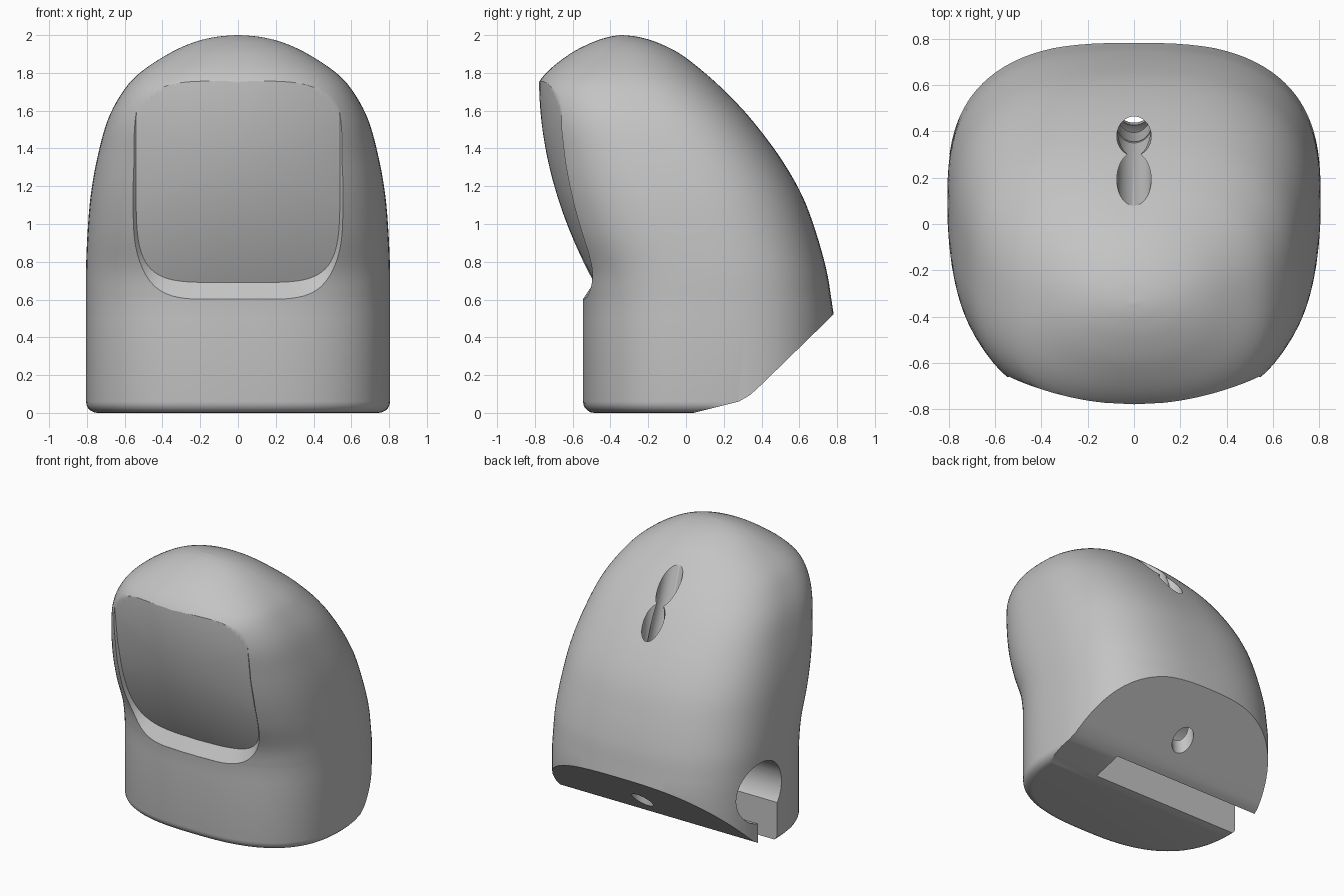
import bpy, bmesh, math
from mathutils import Vector

cube = bpy.data.objects.get("Cube")
if cube:
    bpy.data.objects.remove(cube, do_unlink=True)

SEG = 96

grey = bpy.data.materials.new("plain grey")
grey.use_nodes = True
colour = (0.55, 0.55, 0.55, 1)
grey.diffuse_color = colour
grey.node_tree.nodes["Principled BSDF"].inputs["Base Color"].default_value = colour


def make_object(name, bm):
    bmesh.ops.recalc_face_normals(bm, faces=bm.faces)
    mesh = bpy.data.meshes.new(name)
    bm.to_mesh(mesh)
    bm.free()
    mesh.materials.append(grey)
    obj = bpy.data.objects.new(name, mesh)
    bpy.context.collection.objects.link(obj)
    return obj


def loft(name, rings):
    """Skin a list of closed rings and cap both ends."""
    bm = bmesh.new()
    loops = [[bm.verts.new(p) for p in ring] for ring in rings]
    n = len(rings[0])
    for a, b in zip(loops, loops[1:]):
        for i in range(n):
            j = (i + 1) % n
            bm.faces.new((a[i], a[j], b[j], b[i]))
    bm.faces.new(loops[0])
    bm.faces.new(loops[-1])
    return make_object(name, bm)


def power(v, n):
    return math.copysign(abs(v) ** (2 / n), v)


def oval(n):
    """Unit superellipse points."""
    angles = [2 * math.pi * i / SEG for i in range(SEG)]
    return [(power(math.cos(a), n), power(math.sin(a), n)) for a in angles]


def section(z, front, back, half, n, inset=0):
    mid, depth = (front + back) / 2, (back - front) / 2 - inset
    return [(u * (half - inset), mid + v * depth, z) for u, v in oval(n)]


def spline(rows, steps):
    """Catmull-Rom blend through rows of numbers."""
    out = []
    last = len(rows) - 1
    for i in range(last):
        p = [rows[max(0, min(last, i + k))] for k in (-1, 0, 1, 2)]
        for s in range(steps):
            t = s / steps
            out.append([b + 0.5 * t * (c - a + t * (2*a - 5*b + 4*c - d + t * (3*(b - c) + d - a)))
                        for a, b, c, d in zip(*p)])
    return out + [rows[last]]


def tube(name, start, end, radius):
    a, b = Vector(start), Vector(end)
    turn = (b - a).to_track_quat('Z', 'Y')
    circle = [turn @ Vector((u * radius, v * radius, 0)) for u, v in oval(2)]
    return loft(name, [[a + c for c in circle], [b + c for c in circle]])


def prism(name, outline, left, right):
    """Extrude a side outline of (y, z) points along x."""
    return loft(name, [[(x, y, z) for y, z in outline] for x in (left, right)])


def cut(target, cutter):
    cutter.hide_render = True
    mod = target.modifiers.new("cut", 'BOOLEAN')
    mod.operation, mod.solver, mod.object = 'DIFFERENCE', 'EXACT', cutter
    bpy.context.view_layer.objects.active = target
    bpy.ops.object.modifier_apply(modifier=mod.name)
    bpy.data.objects.remove(cutter, do_unlink=True)


# Body: rounded base rising into a hood (height, front, back, half width, squareness)
base = (-0.545, 0.785, 0.805, 2.7)
rings = []
for k in range(6):
    a = k / 5 * math.pi / 2
    rings.append(section(0.06 * (1 - math.cos(a)), *base, inset=0.06 * (1 - math.sin(a))))
rings.append(section(0.5, *base))
hood = [
    (0.60, -0.545, 0.77, 0.805, 2.7),
    (0.75, -0.57, 0.745, 0.805, 2.7),
    (0.95, -0.655, 0.69, 0.797, 2.7),
    (1.15, -0.72, 0.615, 0.78, 2.7),
    (1.35, -0.765, 0.50, 0.745, 2.7),
    (1.55, -0.80, 0.35, 0.69, 2.7),
    (1.70, -0.80, 0.21, 0.61, 2.6),
    (1.80, -0.74, 0.10, 0.52, 2.4),
    (1.90, -0.615, -0.03, 0.37, 2.2),
    (1.96, -0.50, -0.15, 0.24, 2.1),
    (1.99, -0.41, -0.25, 0.12, 2),
    (2.00, -0.345, -0.335, 0.01, 2),
]
rings += [section(*row) for row in spline(hood, 5)]
body = loft("hooded_body", rings)


# Face recess: bulging panel with a flared rim
def face_y(x, z):
    d = 1.77 - z
    return -0.778 + 0.25 * d * abs(d) + (0.25 + 0.15 * (z - 0.7)) * x * x


outline = [(0.54 * u, 1.32 + 0.63 * v) for u, v in oval(5)]
panel = []
for k in range(1, 25):
    s = k / 24
    ring = [(x * s, 1.32 + (z - 1.32) * s) for x, z in outline]
    panel.append([(x, face_y(x, z), z) for x, z in ring])
flared = [(x * 1.12, 1.32 + (z - 1.32) * 1.14) for x, z in outline]
panel.append([(fx, face_y(x, z) - 0.06, fz) for (x, z), (fx, fz) in zip(outline, flared)])
panel.append([(fx, -1.3, fz) for fx, fz in flared])
cut(body, loft("face_cutter", panel))

# Sloped underside at the back
slope = [(0.04, 0), (0.28, 0.06), (0.34, 0.095), (0.40, 0.15), (0.79, 0.53),
         (1.1, 0.84), (1.1, -0.2), (0.04, -0.2)]
cut(body, prism("slope_cutter", slope, -1, 1))

# Side channel with an open mouth below
cut(body, tube("channel_cutter", (-1, 0.26, 0.43), (0.4, 0.26, 0.43), 0.22))
mouth = [(0.09, -0.1), (0.30, -0.1), (0.30, 0.4), (0.09, 0.4)]
cut(body, prism("mouth_cutter", mouth, -1, 0.4))

# Passage from the slot in the back down to the sloped underside
cut(body, tube("passage_cutter", (0, 0.36, 1.7), (0, 0.53, 0), 0.074))
cut(body, tube("slot_cutter", (0, 0.42, 1.03), (0, 0.09, 2.02), 0.074))

# Smooth shading with crisp cut edges
for o in bpy.context.selected_objects:
    o.select_set(False)
body.select_set(True)
bpy.context.view_layer.objects.active = body
bpy.ops.object.shade_smooth_by_angle(angle=math.radians(32))
